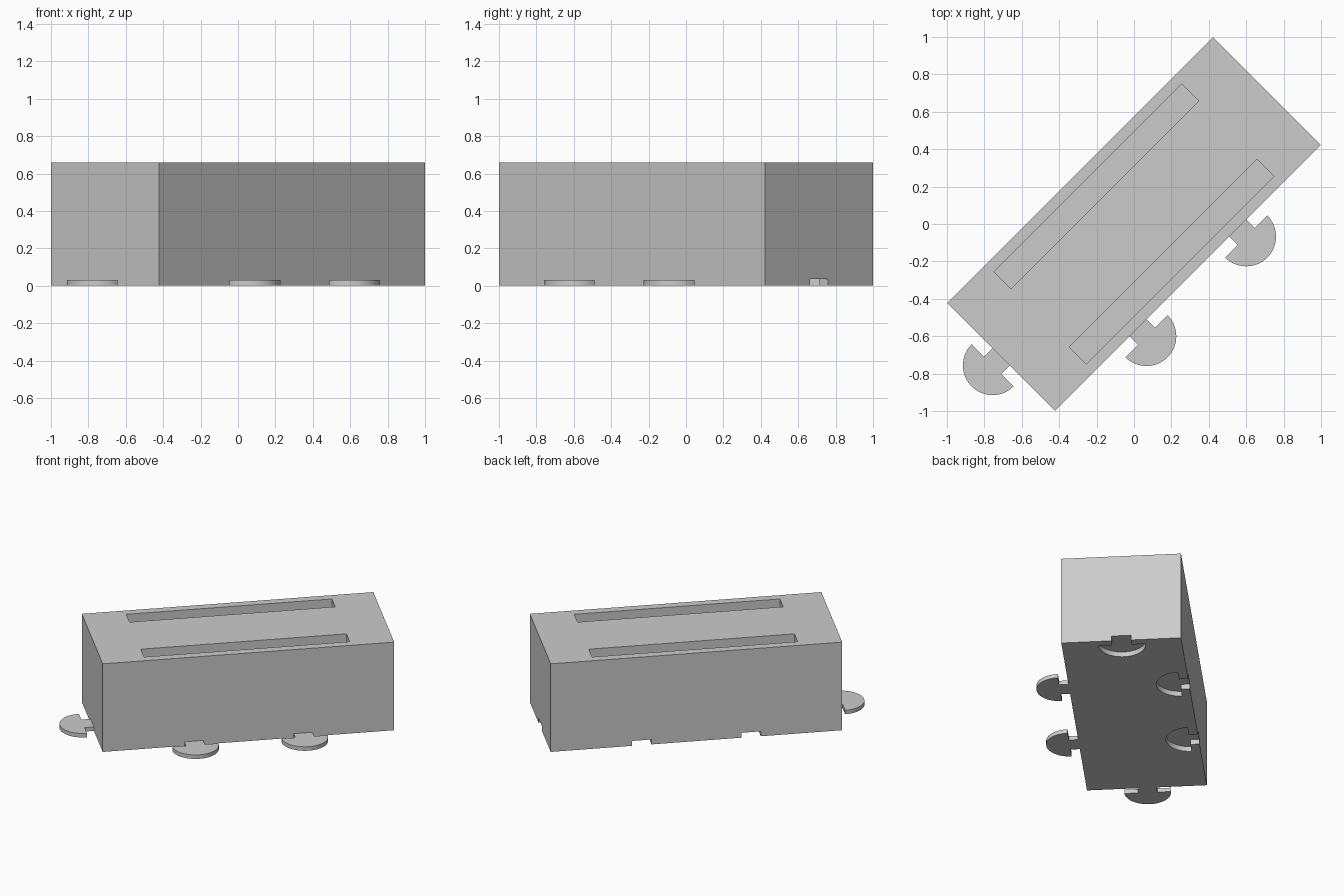
import bpy, bmesh
from math import cos, sin, pi, radians
from mathutils import Matrix, Vector

cube = bpy.data.objects.get("Cube")
if cube:
    bpy.data.objects.remove(cube, do_unlink=True)

HALF_L, HALF_W, HEIGHT = 1.005, 0.408, 0.66
TURN = Matrix.Rotation(radians(45), 4, 'Z')   # whole model stands diagonally

grey = bpy.data.materials.new("plain grey")
grey.use_nodes = True
grey.diffuse_color = (0.6, 0.6, 0.6, 1)
grey.node_tree.nodes["Principled BSDF"].inputs["Base Color"].default_value = (0.6, 0.6, 0.6, 1)


def prism(name, outline, z0, z1, place=Matrix()):
    """Extrude a counter-clockwise outline from z0 to z1."""
    bm = bmesh.new()
    face = bm.faces.new([bm.verts.new((x, y, z0)) for x, y in outline])
    top = bmesh.ops.extrude_face_region(bm, geom=[face])["geom"]
    verts = [v for v in top if isinstance(v, bmesh.types.BMVert)]
    bmesh.ops.translate(bm, verts=verts, vec=(0, 0, z1 - z0))
    bmesh.ops.recalc_face_normals(bm, faces=bm.faces[:])
    bm.transform(TURN @ place)
    mesh = bpy.data.meshes.new(name)
    bm.to_mesh(mesh)
    bm.free()
    mesh.materials.append(grey)
    obj = bpy.data.objects.new(name, mesh)
    bpy.context.collection.objects.link(obj)
    return obj


def rect(x0, x1, y0, y1):
    return [(x0, y0), (x1, y0), (x1, y1), (x0, y1)]


def connector(root=0.0, grow=0.0):
    """Half-disc head on a straight neck, pointing along +x."""
    neck, gap, r = 0.065 + grow, 0.064 - grow, 0.159 + grow
    arc = [(gap + r * cos(a), r * sin(a)) for a in
           (-pi / 2 + pi * i / 32 for i in range(33))]
    return [(root, -neck), (gap, -neck)] + arc + [(gap, neck), (root, neck)]


def at(x, y, degrees):
    return Matrix.Translation(Vector((x, y, 0))) @ Matrix.Rotation(radians(degrees), 4, 'Z')


def smooth(obj):
    bpy.ops.object.select_all(action='DESELECT')
    obj.select_set(True)
    bpy.context.view_layer.objects.active = obj
    bpy.ops.object.shade_smooth_by_angle(angle=radians(30))


# Main block
block = prism("block", rect(-HALF_L, HALF_L, -HALF_W, HALF_W), 0, HEIGHT)
cutters = []

# Two long slots in the top
for name, y0, y1 in (("left", 0.221, 0.348), ("right", -0.348, -0.221)):
    cutters.append(prism(name + "_slot_cutter", rect(-0.709, 0.709, y0, y1), 0.33, HEIGHT + 0.1))

# Tabs on one end and one long side, with matching sockets opposite
joints = [("end", -HALF_L, 0, HALF_L, 0, 180),
          ("side_front", -0.377, -HALF_W, -0.377, HALF_W, -90),
          ("side_back", 0.377, -HALF_W, 0.377, HALF_W, -90)]
for name, tx, ty, sx, sy, turn in joints:
    smooth(prism(name + "_tab", connector(), 0, 0.03, at(tx, ty, turn)))
    cutters.append(prism(name + "_socket_cutter", connector(-0.03, 0.002),
                         -0.05, 0.037, at(sx, sy, turn)))

# Carve the slots and sockets, then drop the cutters
bpy.context.view_layer.objects.active = block
for cutter in cutters:
    cutter.hide_render = True
    mod = block.modifiers.new(cutter.name, 'BOOLEAN')
    mod.operation = 'DIFFERENCE'
    mod.solver = 'EXACT'
    mod.object = cutter
    bpy.ops.object.modifier_apply(modifier=mod.name)
    bpy.data.objects.remove(cutter, do_unlink=True)
smooth(block)
